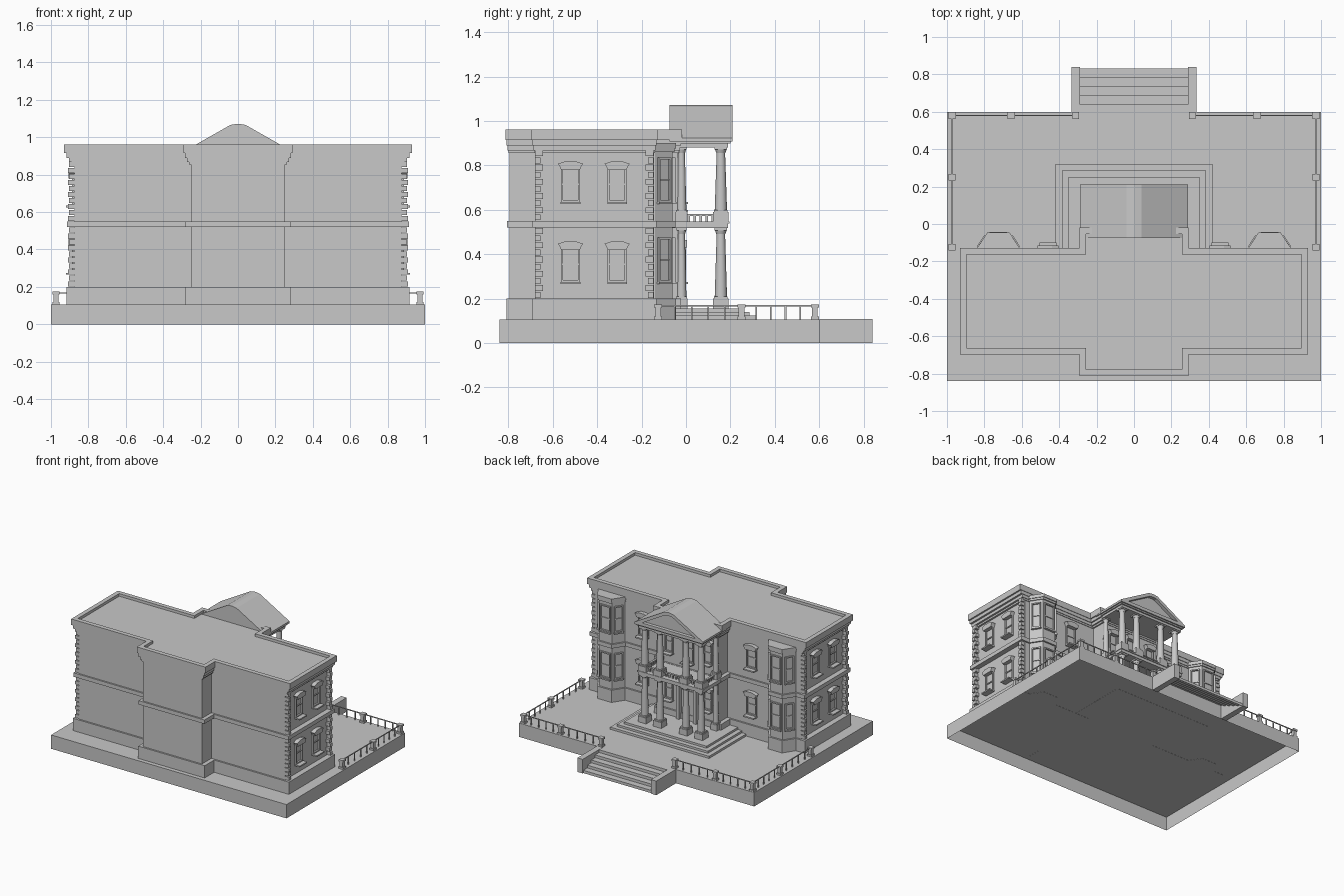
import bpy, bmesh, math
from mathutils import Matrix, Vector

if "Cube" in bpy.data.objects:
    bpy.data.objects.remove(bpy.data.objects["Cube"])

stone = bpy.data.materials.new("grey_stone")
stone.use_nodes = True
GREY = (0.58, 0.58, 0.58, 1)
stone.diffuse_color = GREY
stone.node_tree.nodes["Principled BSDF"].inputs["Base Color"].default_value = GREY

SLAB = 0.106      # terrace height
SIDE_X = 0.875    # main wall planes
FRONT_Y = -0.145
PORCH_Y = -0.035


def finish(name, bm, hollow=False):
    bmesh.ops.recalc_face_normals(bm, faces=bm.faces)
    if hollow:  # open underside
        low = [f for f in bm.faces if f.calc_center_median().z < 0.001]
        bmesh.ops.delete(bm, geom=low, context="FACES")
    mesh = bpy.data.meshes.new(name)
    bm.to_mesh(mesh)
    bm.free()
    mesh.materials.append(stone)
    ob = bpy.data.objects.new(name, mesh)
    bpy.context.collection.objects.link(ob)
    return ob


def box(bm, x0, x1, y0, y1, z0, z1, mat=Matrix()):
    size = Matrix.Diagonal((abs(x1 - x0), y1 - y0, z1 - z0, 1))
    mid = Matrix.Translation(((x0 + x1) / 2, (y0 + y1) / 2, (z0 + z1) / 2))
    bmesh.ops.create_cube(bm, size=1, matrix=mat @ mid @ size)


def block(bm, x, y, half, z0, z1):
    box(bm, x - half, x + half, y - half, y + half, z0, z1)


def prism(bm, pts, shift, mat=Matrix()):
    """Extrude a closed outline of 3D points; returns the far face."""
    base = bm.faces.new([bm.verts.new(mat @ Vector(p)) for p in pts])
    ext = bmesh.ops.extrude_face_region(bm, geom=[base], use_keep_orig=True)["geom"]
    verts = [v for v in ext if isinstance(v, bmesh.types.BMVert)]
    bmesh.ops.translate(bm, verts=verts, vec=mat.to_3x3() @ Vector(shift))
    return [f for f in ext if isinstance(f, bmesh.types.BMFace)][0]


def sink(bm, face, border, shift):
    """Leave a flat rim around a face and drop the inside straight back."""
    bmesh.ops.recalc_face_normals(bm, faces=bm.faces)
    for width in (border, 0.0005):
        bmesh.ops.inset_region(bm, faces=[face], thickness=width, use_even_offset=True)
    bmesh.ops.translate(bm, verts=list(face.verts), vec=shift)


def footprint(o, z):
    """Cross-shaped house plan grown by o."""
    X, C, k = SIDE_X + 1.2 * o, 0.25 + 0.9 * o, 0.36 * o
    b, f, cb, cf = -0.68 - k, FRONT_Y + k, -0.795 - k, PORCH_Y + k
    half = [(C, cb), (C, b), (X, b), (X, f), (C, f), (C, cf)]
    return [(x, y, z) for x, y in half + [(-x, y) for x, y in reversed(half)]]


def bay_plan(o, z, s):
    half = [(0.107 + o, -0.16), (0.107 + o, -0.14), (0.055 + o / 3, -0.06 + o)]
    pts = half + [(-x, y) for x, y in reversed(half)]
    return [(s * 0.725 + x, y, z) for x, y in pts]


# Hollow terrace slab, cheek walls and front stairs
bm = bmesh.new()
box(bm, -1, 1, -0.84, 0.6, 0, SLAB)
finish("terrace_slab", bm, hollow=True)
bm = bmesh.new()
for s in (-1, 1):
    box(bm, s * 0.29, s * 0.335, 0.6, 0.84, 0, SLAB + 0.002)
finish("stair_cheek_walls", bm)
bm = bmesh.new()
steps = [(-0.29, 0.6, 0)]
for i in range(5):
    y = 0.832 - 0.048 * i
    steps += [(-0.29, y, SLAB * i / 5), (-0.29, y, SLAB * (i + 1) / 5)]
steps.append((-0.29, 0.6, SLAB))
prism(bm, steps, (0.58, 0, 0))
finish("front_stairs", bm, hollow=True)

# House body, trim bands, cornice and sunken roof
LAYERS = [("house_walls", 0, SLAB - 0.001, 0.9), ("house_base", 0.036, SLAB - 0.001, 0.2),
          ("string_course", 0.033, 0.52, 0.55), ("cornice_lower", 0.012, 0.855, 0.87),
          ("cornice_middle", 0.024, 0.868, 0.892), ("cornice_upper", 0.036, 0.89, 0.918)]
for name, o, z0, z1 in LAYERS:
    bm = bmesh.new()
    prism(bm, footprint(o, z0), (0, 0, z1 - z0))
    finish(name, bm)
bm = bmesh.new()
top = prism(bm, footprint(0.046, 0.915), (0, 0, 0.046))
sink(bm, top, 0.034, (0, 0, -0.02))
finish("roof_parapet", bm)

# Corner quoins, alternating long and short
bm = bmesh.new()
for s in (-1, 1):
    for z0, n in ((0.2, 10), (0.55, 10)):
        for i in range(n):
            w = 0.01 * (i % 2)
            z = z0 + 0.032 * i
            for y0, y1 in ((-0.679, -0.654 + w), (-0.172 - w, -0.147)):
                box(bm, s * 0.865, s * (0.908 - w / 2), y0, y1, z + 0.003, z + 0.029)
finish("corner_quoins", bm)

# Bay windows with bands
for s, side in ((1, "left"), (-1, "right")):
    bm = bmesh.new()
    for o, z0, z1 in ((0, SLAB - 0.001, 0.89), (0.014, SLAB - 0.001, 0.2), (0.013, 0.52, 0.55),
                      (0.008, 0.86, 0.875), (0.014, 0.875, 0.9)):
        prism(bm, bay_plan(o, z0, s), (0, 0, z1 - z0))
    finish(side + "_bay", bm)


def window(bm, x, y, z, angle, w=0.085, h=0.16, hood=True):
    """Framed sash on a wall; local +y points outward at the given angle."""
    m = Matrix.Translation((x, y, z)) @ Matrix.Rotation(angle, 4, "Z")
    a, t = w / 2, 0.009
    for s in (-1, 1):
        box(bm, s * a, s * (a - t), -0.005, 0.012, 0, h, m)
    box(bm, -a, a, -0.005, 0.012, h - t, h, m)
    box(bm, -a, a, -0.005, 0.012, 0, t, m)
    box(bm, -a, a, -0.005, 0.006, h / 2 - 0.004, h / 2 + 0.004, m)
    box(bm, -a - 0.002, a + 0.002, -0.005, 0.045 if hood else 0.018, -0.01, 0, m)
    if hood:
        half = [(a, h - 0.015), (a + 0.006, h), (a + 0.014, h + 0.012), (a * 0.5, h + 0.024)]
        pts = half + [(-px, pz) for px, pz in reversed(half)]
        pts = [(px, -0.005, pz) for px, pz in pts]
        prism(bm, pts, (0, 0.036, 0), m)


# Windows: sides, front, bays and the portico wall
bm_side, bm_front, bm_bay = bmesh.new(), bmesh.new(), bmesh.new()
for z in (0.275, 0.635):
    for s in (-1, 1):
        for y in (-0.52, -0.31):
            window(bm_side, s * SIDE_X, y, z, -s * math.pi / 2)
        window(bm_front, s * 0.46, FRONT_Y, z, 0)
        window(bm_front, s * 0.165, PORCH_Y, z, 0, 0.07)
        window(bm_bay, s * 0.725, -0.06, z, 0, 0.09, 0.2, False)
        for t in (-1, 1):
            window(bm_bay, s * 0.725 + t * 0.081, -0.1, z,
                   -t * math.atan2(0.08, 0.052), 0.068, 0.2, False)
window(bm_front, 0, PORCH_Y, 0.6, 0, 0.09, 0.21)
finish("side_windows", bm_side)
finish("front_windows", bm_front)
finish("bay_window_frames", bm_bay)

# Front door with surround
bm = bmesh.new()
for s in (-1, 1):
    box(bm, s * 0.06, s * 0.085, -0.05, 0, 0.155, 0.43)
    box(bm, s * 0.004, s * 0.056, -0.05, -0.026, 0.155, 0.38)
box(bm, -0.095, 0.095, -0.05, 0.005, 0.43, 0.465)
box(bm, -0.06, 0.06, -0.05, -0.022, 0.385, 0.395)
finish("front_door", bm)

# Portico steps
bm = bmesh.new()
for i in range(3):
    x = 0.42 - 0.035 * i
    box(bm, -x, x, -0.13, 0.32 - 0.035 * i, SLAB - 0.001, 0.123 + 0.016 * i)
finish("portico_steps", bm)


def column(bm, x, y, z0, z1, r):
    foot = 0.045
    block(bm, x, y, r * 1.25, z0, z0 + foot)
    block(bm, x, y, r * 1.1, z0 + foot, z0 + foot + 0.01)
    block(bm, x, y, r, z1 - 0.014, z1)
    for low, high, r1, r2 in ((z0 + foot, z1 - 0.03, r, r * 0.68),
                              (z1 - 0.03, z1 - 0.012, r * 0.72, r * 0.95)):
        bmesh.ops.create_cone(bm, cap_ends=True, segments=16, radius1=r1, radius2=r2, depth=high - low,
                              matrix=Matrix.Translation((x, y, (low + high) / 2)))


# Portico columns, two storeys, with columns against the wall
for name, z0, z1 in (("lower_columns", 0.155, 0.52), ("upper_columns", 0.545, 0.885)):
    bm = bmesh.new()
    for s in (-1, 1):
        for x in (0.24, 0.11):
            column(bm, s * x, 0.157, z0, z1, 0.028)
        column(bm, s * 0.24, -0.02, z0, z1, 0.022)
    ob = finish(name, bm)
    bpy.ops.object.select_all(action="DESELECT")
    ob.select_set(True)
    bpy.context.view_layer.objects.active = ob
    bpy.ops.object.shade_smooth_by_angle(angle=math.radians(35))

# Balcony floor and balustrade
bm = bmesh.new()
box(bm, -0.275, 0.275, -0.06, 0.19, 0.517, 0.538)
box(bm, -0.28, 0.28, -0.06, 0.196, 0.538, 0.548)
finish("balcony_floor", bm)
bm = bmesh.new()
box(bm, -0.24, 0.24, 0.15, 0.166, 0.573, 0.581)
for i in range(17):
    block(bm, -0.224 + 0.028 * i, 0.158, 0.005, 0.545, 0.575)
for s in (-1, 1):
    box(bm, s * 0.232, s * 0.248, -0.02, 0.158, 0.573, 0.581)
    for i in range(5):
        block(bm, s * 0.24, 0.012 + 0.027 * i, 0.005, 0.545, 0.575)
finish("balcony_balustrade", bm)

# Entablature and gable with sunken triangle
bm = bmesh.new()
box(bm, -0.27, 0.27, -0.06, 0.19, 0.88, 0.9)
box(bm, -0.28, 0.28, -0.06, 0.2, 0.898, 0.914)
finish("portico_entablature", bm)
bm = bmesh.new()
half = [(0.29, 0.908), (0.29, 0.924), (0.04, 1.066)]
outline = half + [(0, 1.072)] + [(-x, z) for x, z in reversed(half)]
gable = prism(bm, [(x, -0.075, z) for x, z in outline], (0, 0.285, 0))
sink(bm, gable, 0.024, (0, -0.025, 0))
finish("portico_gable", bm)

# Terrace fence: posts, rails and thin balusters
bm_post, bm_rail = bmesh.new(), bmesh.new()
for s in (-1, 1):
    path = [(0.973, -0.125), (0.973, 0.25), (0.973, 0.58), (0.658, 0.58), (0.312, 0.58)]
    for x, y in path:
        block(bm_post, s * x, y, 0.018, SLAB, 0.12)
        block(bm_post, s * x, y, 0.013, 0.12, 0.16)
        block(bm_post, s * x, y, 0.018, 0.16, 0.174)
    for (xa, ya), (xb, yb) in zip(path, path[1:]):
        box(bm_rail, s * (min(xa, xb) - 0.003), s * (max(xa, xb) + 0.003),
            min(ya, yb) - 0.003, max(ya, yb) + 0.003, 0.165, 0.171)
        for i in range(1, 5):
            t = i / 5
            block(bm_rail, s * (xa + (xb - xa) * t), ya + (yb - ya) * t, 0.0035, SLAB, 0.167)
finish("fence_posts", bm_post)
finish("fence_rails", bm_rail)
